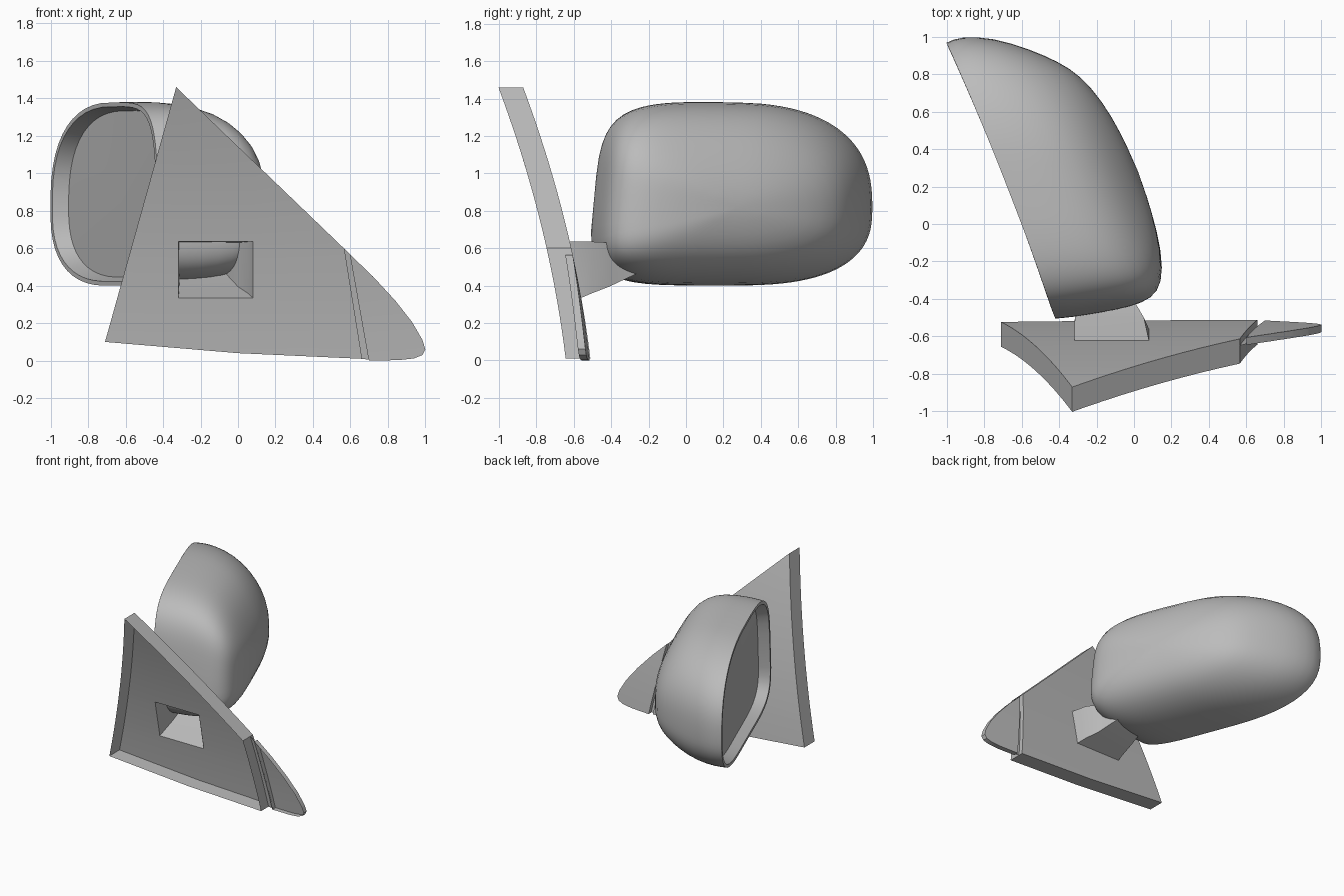
import bpy, bmesh, math
from mathutils import Vector

cube = bpy.data.objects.get("Cube")
if cube:
    bpy.data.objects.remove(cube, do_unlink=True)

grey = bpy.data.materials.new("plain_grey")
grey.use_nodes = True
COLOUR = (0.5, 0.5, 0.5, 1)
grey.diffuse_color = COLOUR
grey.node_tree.nodes["Principled BSDF"].inputs["Base Color"].default_value = COLOUR


def finish(name, bm, subdivide=0, angle=35):
    bmesh.ops.recalc_face_normals(bm, faces=bm.faces)
    mesh = bpy.data.meshes.new(name)
    bm.to_mesh(mesh)
    bm.free()
    ob = bpy.data.objects.new(name, mesh)
    bpy.context.collection.objects.link(ob)
    mesh.materials.append(grey)
    if subdivide:
        mod = ob.modifiers.new("Smooth", 'SUBSURF')
        mod.levels = mod.render_levels = subdivide
    bpy.ops.object.select_all(action='DESELECT')
    bpy.context.view_layer.objects.active = ob
    ob.select_set(True)
    bpy.ops.object.shade_smooth_by_angle(angle=math.radians(angle))
    return ob


def loft(name, rings, cap=None, subdivide=0, angle=35):
    """Join closed rings of points; cap is an optional centre point on the last ring."""
    bm = bmesh.new()
    loops = [[bm.verts.new(p) for p in ring] for ring in rings]
    n = len(loops[0])
    for a, b in zip(loops, loops[1:]):
        for i in range(n):
            j = (i + 1) % n
            bm.faces.new((a[i], a[j], b[j], b[i]))
    if cap is not None:
        tip = bm.verts.new(cap)
        for i in range(n):
            bm.faces.new((loops[-1][i], loops[-1][(i + 1) % n], tip))
    return finish(name, bm, subdivide, angle)


# Mounting panels: outlines in x and z, bowed backwards towards the bottom
def panel_y(z):
    return -0.51 - 0.12 * z - 0.087 * z * z


def panel(name, outline, depth, offset=0.0, lean=0.0, hole=None):
    bm = bmesh.new()
    bm.faces.new([bm.verts.new((x, 0, z)) for x, z in outline])

    def cut(co, no):
        bmesh.ops.bisect_plane(bm, geom=bm.verts[:] + bm.edges[:] + bm.faces[:],
                               plane_co=co, plane_no=no)
    for i in range(1, 15):
        cut((0, 0, i * 0.1), (0, 0, 1))
    if hole:
        x0, x1, z0, z1 = hole
        for x in (x0, x1):
            cut((x, 0, 0), (1, 0, 0))
        for z in (z0, z1):
            cut((0, 0, z), (0, 0, 1))
    start = min(x for x, z in outline)
    for v in bm.verts:
        v.co.y = panel_y(v.co.z) + offset - lean * (v.co.x - start)
    border = [e for e in bm.edges if e.is_boundary]
    if hole:
        inside = []
        for f in bm.faces:
            c = f.calc_center_median()
            if x0 < c.x < x1 and z0 < c.z < z1:
                inside.append(f)
        bmesh.ops.delete(bm, geom=inside, context='FACES')
    if depth:
        ext = bmesh.ops.extrude_edge_only(bm, edges=border)
        verts = [g for g in ext["geom"] if isinstance(g, bmesh.types.BMVert)]
        bmesh.ops.translate(bm, verts=verts, vec=(0, -depth, 0))
    return finish(name, bm)


HOLE = (-0.318, 0.08, 0.335, 0.635)
panel("mounting_panel", [(-0.71, 0.1), (-0.33, 1.46), (0.565, 0.6), (0.66, 0.01), (0, 0.04)],
      0.132, hole=HOLE)
panel("panel_groove", [(0.565, 0.6), (0.6, 0.565), (0.7, 0.005), (0.66, 0.01)], 0, offset=-0.035)
panel("panel_tip", [(0.6, 0.565), (0.72, 0.45), (0.84, 0.32), (0.93, 0.205), (0.985, 0.11),
                    (1.0, 0.06), (0.985, 0.03), (0.94, 0.012), (0.86, 0.003), (0.7, 0.0)],
      0.04, lean=0.05)


# Hollow arm from the panel opening into the housing
def arm_ring(x0, x1, z0, z1, y=None):
    return [(x, panel_y(z) if y is None else y, z)
            for x, z in ((x0, z0), (x1, z0), (x1, z1), (x0, z1))]


loft("support_arm", [arm_ring(*HOLE),
                     arm_ring(-0.316, 0.053, 0.36, 0.635, -0.5),
                     arm_ring(-0.314, 0.0, 0.395, 0.63, -0.41),
                     arm_ring(-0.31, -0.07, 0.47, 0.59, -0.25)])

# Mirror head: u runs along the glass, w runs from the glass into the housing
U = Vector((-0.367, 0.93, 0))
W = Vector((0.93, 0.367, 0))
ORIGIN = Vector((-0.71, 0.23, 0))
UP = Vector((0, 0, 1))
BOW = 0.02
LEAN = 0.1
SLOPE = 0.05


def head_ring(w, u0, u1, z0, z1, steps=48):
    """Rounded section, widest below the middle and squarer at the end beside the panel."""
    ring = []
    waist = z0 + 0.42 * (z1 - z0)
    for i in range(steps):
        a = 2 * math.pi * (i + 0.5) / steps
        c, s = math.cos(a), math.sin(a)
        power = 2 / (2.6 if c > 0 else 4.6)
        cu = math.copysign(abs(c) ** power, c)
        sz = math.copysign(abs(s) ** power, s)
        # the top slopes down to the outer end, and the inner end leans outwards
        top = (z1 - waist) * (1 - SLOPE * max(0, cu))
        z = waist + sz * (top if s > 0 else waist - z0)
        u = (u0 + u1) / 2 + cu * (u1 - u0) / 2
        u += LEAN * max(0, -cu) * max(0, z - 0.68)
        # the rim is slightly hollow along its length
        hollow = BOW * (1 - cu * cu) * max(0, 1 - w / 0.24)
        ring.append(ORIGIN + U * u + W * (w + hollow) + UP * z)
    return ring


SECTIONS = [(0, -0.795, 0.795, 0.4, 1.38), (0.08, -0.82, 0.8, 0.4, 1.385),
            (0.24, -0.855, 0.73, 0.4, 1.38), (0.4, -0.885, 0.6, 0.425, 1.34),
            (0.52, -0.885, 0.48, 0.475, 1.25), (0.6, -0.83, 0.37, 0.535, 1.14),
            (0.66, -0.68, 0.2, 0.62, 1.02), (0.69, -0.45, 0.0, 0.73, 0.92)]
loft("housing", [head_ring(*s) for s in SECTIONS],
     cap=ORIGIN + U * -0.22 + W * 0.7 + UP * 0.82, subdivide=1, angle=60)

# Lip and recess wall around the glass
GLASS = (0.085, -0.745, 0.745, 0.445, 1.335)
loft("glass_surround", [head_ring(*SECTIONS[0]),
                        head_ring(0.0, -0.768, 0.768, 0.423, 1.357),
                        head_ring(*GLASS)])
loft("mirror_glass", [head_ring(*GLASS)], cap=ORIGIN + W * 0.093 + UP * 0.85)
